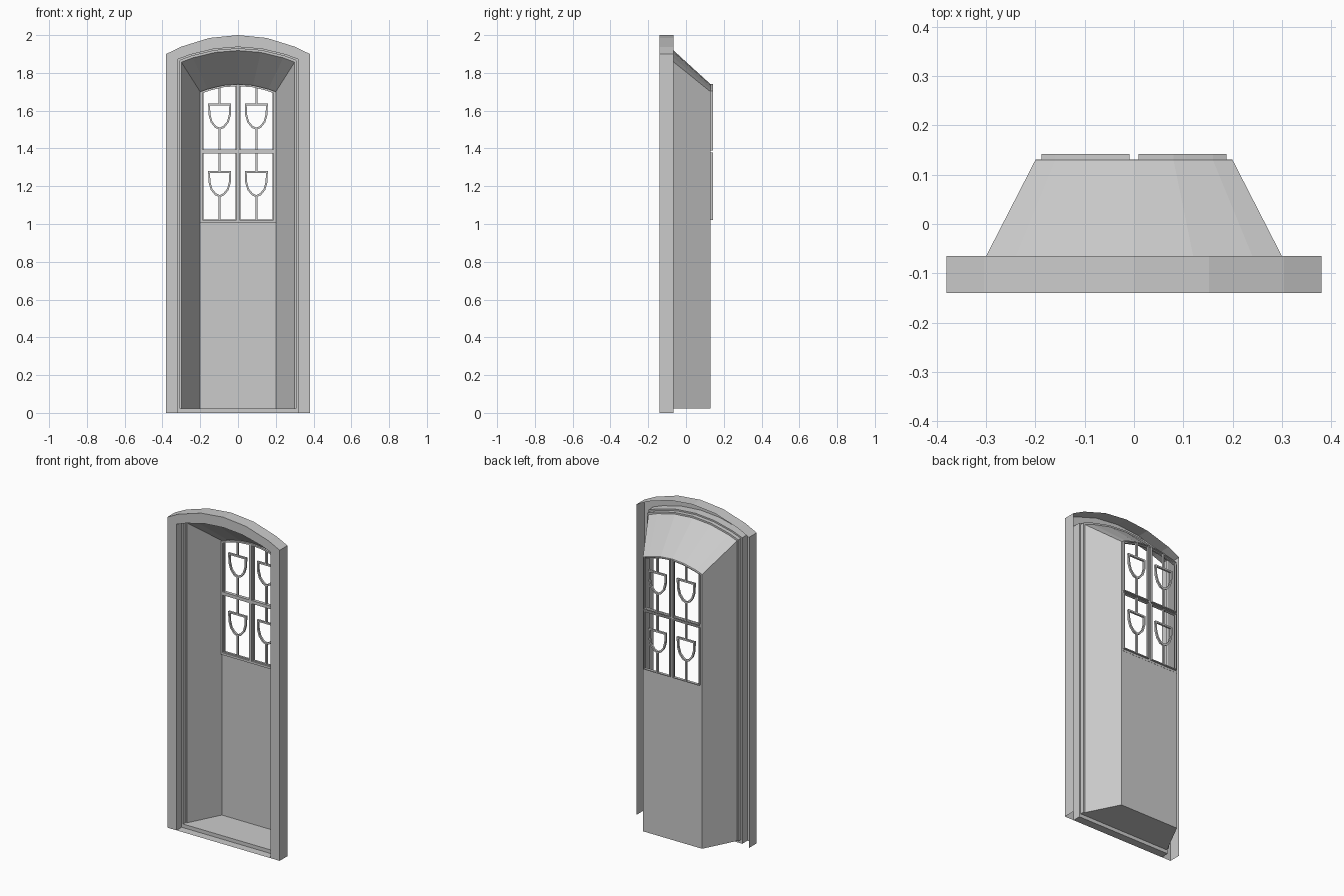
import bpy, bmesh

if "Cube" in bpy.data.objects:
    bpy.data.objects.remove(bpy.data.objects["Cube"])


def arc_z(x, w, side, crown):
    """Height of a shallow circular arch at x."""
    h = crown - side
    r = (w * w + h * h) / (2 * h)
    return crown - r + (r * r - x * x) ** 0.5


def finish(name, bm):
    bmesh.ops.recalc_face_normals(bm, faces=bm.faces)
    me = bpy.data.meshes.new(name)
    bm.to_mesh(me)
    bm.free()
    ob = bpy.data.objects.new(name, me)
    bpy.context.collection.objects.link(ob)
    return ob


def outline(w, bottom, side, crown):
    """Arched outline: bottom left, up over the arch, bottom right."""
    top = [(f * w, arc_z(f * w, w, side, crown))
           for f in (-1, -.8, -.4, 0, .4, .8, 1)]
    return [(-w, bottom)] + top + [(w, bottom)]


def ring(name, outer, inner, y0, y1):
    """Closed flat ring in the xz plane with depth y0..y1."""
    bm = bmesh.new()
    loops = [[bm.verts.new((x, y, z)) for x, z in pts]
             for pts, y in ((outer, y0), (outer, y1), (inner, y1), (inner, y0))]
    n = len(outer)
    for k in range(4):
        a, b = loops[k], loops[(k + 1) % 4]
        for i in range(n):
            j = (i + 1) % n
            bm.faces.new((a[i], a[j], b[j], b[i]))
    return finish(name, bm)


def bar(name, x0, x1, y0, y1, z0, z1):
    bm = bmesh.new()
    bmesh.ops.create_cube(bm, size=1)
    for v in bm.verts:
        v.co = ((x0 + x1) / 2 + v.co.x * (x1 - x0),
                (y0 + y1) / 2 + v.co.y * (y1 - y0),
                (z0 + z1) / 2 + v.co.z * (z1 - z0))
    return finish(name, bm)


def shell(name, sections, sill):
    """Open surface lofted through (halfwidth, y, bottom, side, crown)."""
    bm = bmesh.new()
    loops = [[bm.verts.new((x, y, z)) for x, z in outline(w, b, s, c)]
             for w, y, b, s, c in sections]
    for a, b in zip(loops, loops[1:]):
        n = len(a)
        for i in range(n if sill else n - 1):
            j = (i + 1) % n
            bm.faces.new((a[i], b[i], b[j], a[j]))
    me = bpy.data.meshes.new(name)
    bm.to_mesh(me)
    bm.free()
    ob = bpy.data.objects.new(name, me)
    bpy.context.collection.objects.link(ob)


# Arched surround, open at the back
shell("arched_surround", [(.38, -.065, 0, 1.90, 2.0),
                          (.38, -.14, 0, 1.90, 2.0),
                          (.318, -.14, 0, 1.872, 1.937)], False)

# Stepped reveal and splayed niche with floor
shell("splayed_niche", [(.318, -.14, 0, 1.872, 1.937),
                        (.318, -.09, 0, 1.872, 1.937),
                        (.308, -.09, .022, 1.866, 1.928),
                        (.308, -.065, .022, 1.866, 1.928),
                        (.30, -.065, .022, 1.857, 1.918),
                        (.20, .13, .022, 1.70, 1.74)], True)

# Solid panel below the window
bm = bmesh.new()
bm.faces.new([bm.verts.new((x, .13, z)) for x, z in
              ((-.2, .022), (.2, .022), (.2, 1.01), (-.2, 1.01))])
finish("lower_panel", bm)

# Window frame, mullion and transom
ring("window_frame", outline(.20, 1.008, 1.70, 1.74),
     outline(.189, 1.022, 1.692, 1.73), .12, .131)
bar("mullion", -.009, .009, .12, .131, 1.015, 1.735)
bar("transom", -.195, .195, .12, .131, 1.374, 1.394)


def pane_outline(s, inset, z0, z1):
    x0, x1 = .009 + inset, .188 - inset
    pts = [(x0, z0), (x1, z0)]
    for x in (x1, .16, .08, x0):
        z = z1 if z1 else arc_z(x, .20, 1.70, 1.74) - inset
        pts.append((x, z))
    return [(s * x, z) for x, z in pts]


CUP = [(-.061, 0), (.061, 0), (.059, -.06), (.047, -.1), (.024, -.128),
       (0, -.138), (-.024, -.128), (-.047, -.1), (-.059, -.06)]
CUP_IN = [(-.051, -.01), (.051, -.01), (.049, -.057), (.039, -.094),
          (.019, -.118), (0, -.127), (-.019, -.118), (-.039, -.094),
          (-.049, -.057)]

# Four panes, each with a cup-shaped tracery on a vertical bar
for s, hand in ((-1, "left"), (1, "right")):
    cx = s * .097
    for row, z0, z1, cup in (("lower", 1.02, 1.378, 1.28),
                             ("upper", 1.388, None, 1.637)):
        tag = f"{row}_{hand}"
        ring("pane_" + tag, pane_outline(s, 0, z0, z1),
             pane_outline(s, .005, z0 + .005, z1 and z1 - .005), .13, .142)
        ring("cup_" + tag, [(cx + x, cup + z) for x, z in CUP],
             [(cx + x, cup + z) for x, z in CUP_IN], .13, .142)
        top = z1 or arc_z(cx, .20, 1.70, 1.74) - .002
        bar("bar_above_" + tag, cx - .005, cx + .005, .13, .142, cup - .005, top)
        bar("bar_below_" + tag, cx - .005, cx + .005, .13, .142, z0, cup - .132)
